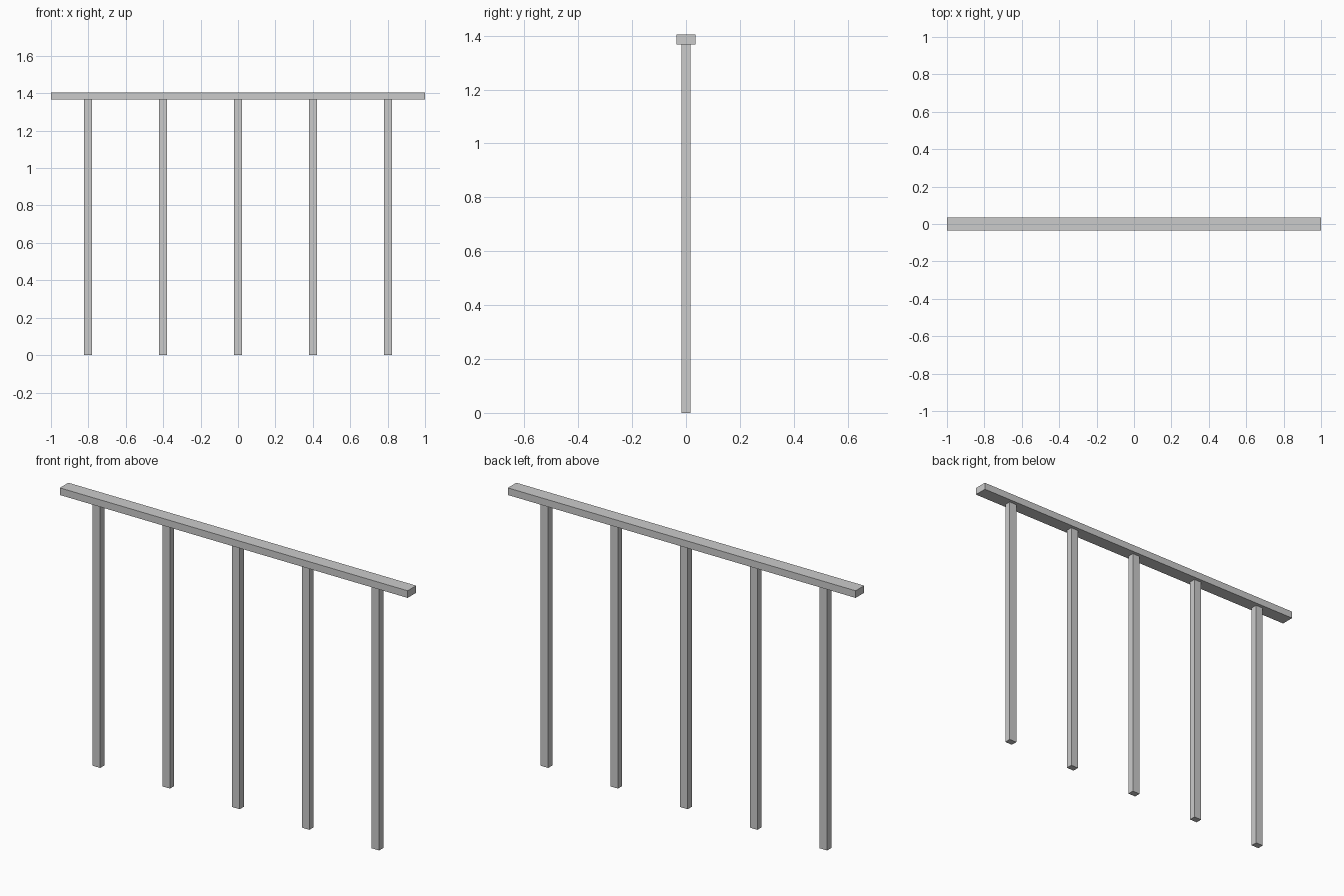
import bpy

if "Cube" in bpy.data.objects:
    bpy.data.objects.remove(bpy.data.objects["Cube"])


def box(name, size, location):
    bpy.ops.mesh.primitive_cube_add(size=1, location=location)
    obj = bpy.context.object
    obj.name = name
    obj.scale = size
    bpy.ops.object.transform_apply(location=False, rotation=False, scale=True)
    return obj


TOP = 1.404
RAIL_H = 0.037
POST_H = TOP - RAIL_H

# Handrail along the top
box("handrail", (2.0, 0.07, RAIL_H), (0, 0, TOP - RAIL_H / 2))

# Five evenly spaced posts meeting the underside of the rail
for i in range(5):
    box(f"post_{i + 1}", (0.043, 0.034, POST_H), (-0.802 + 0.401 * i, 0, POST_H / 2))
